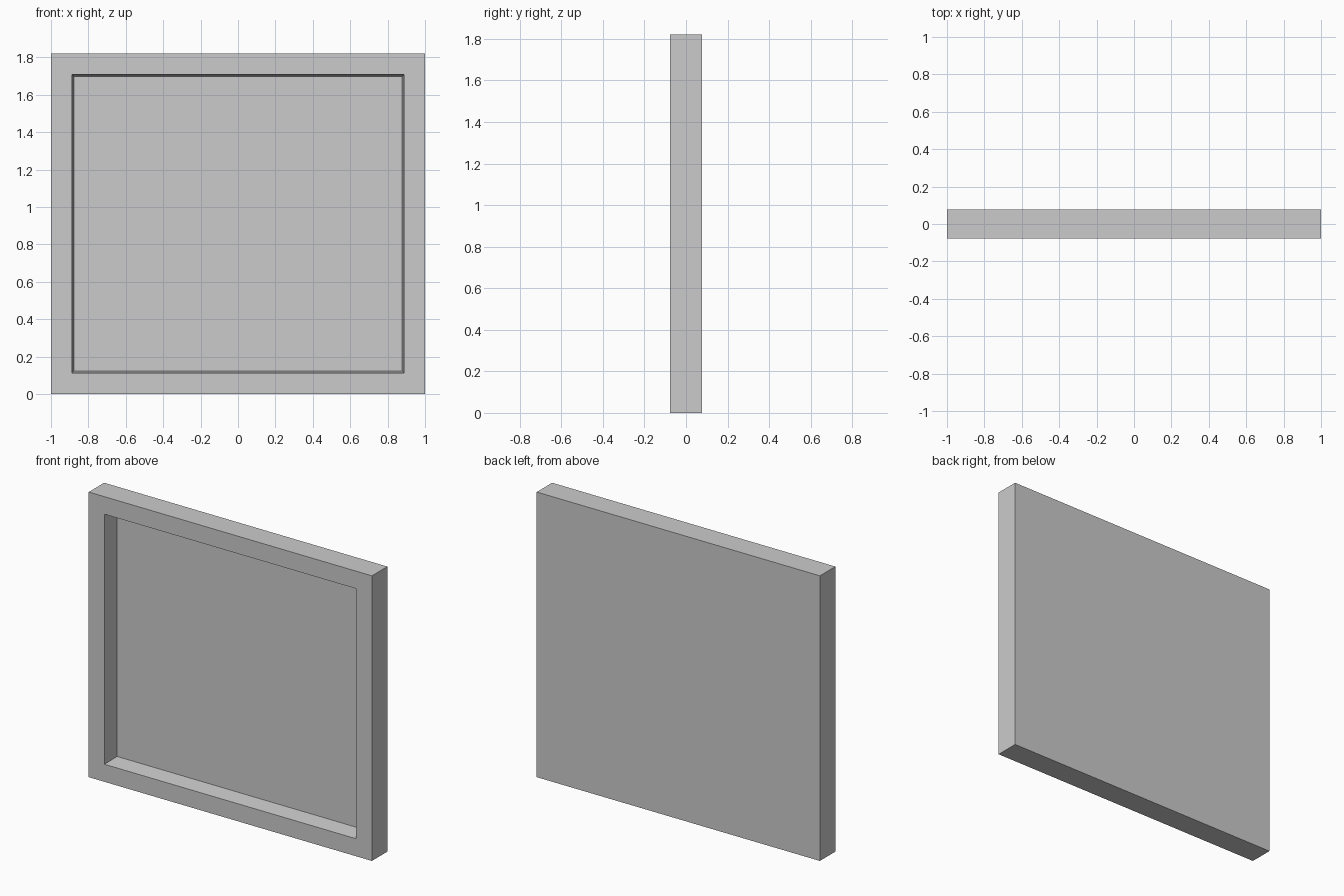
import bpy, bmesh
from mathutils import Vector

if "Cube" in bpy.data.objects:
    bpy.data.objects.remove(bpy.data.objects["Cube"])

WIDTH, DEPTH, HEIGHT = 2.0, 0.155, 1.82
BORDER, TAPER, RECESS = 0.112, 0.011, 0.11

# Slab standing on the ground
bm = bmesh.new()
bmesh.ops.create_cube(bm, size=1)
bmesh.ops.scale(bm, vec=(WIDTH, DEPTH, HEIGHT), verts=bm.verts)
bmesh.ops.translate(bm, vec=(0, 0, HEIGHT / 2), verts=bm.verts)
bm.normal_update()

# Front border, then a slightly tapered recess
front = min(bm.faces, key=lambda f: f.calc_center_median().y)
bmesh.ops.inset_region(bm, faces=[front], thickness=BORDER, use_even_offset=True)
bmesh.ops.inset_region(bm, faces=[front], thickness=TAPER, use_even_offset=True)
bmesh.ops.translate(bm, vec=Vector((0, RECESS, 0)), verts=front.verts)
bm.normal_update()

mesh = bpy.data.meshes.new("recessed_panel")
bm.to_mesh(mesh)
bm.free()
panel = bpy.data.objects.new("recessed_panel", mesh)
bpy.context.collection.objects.link(panel)
